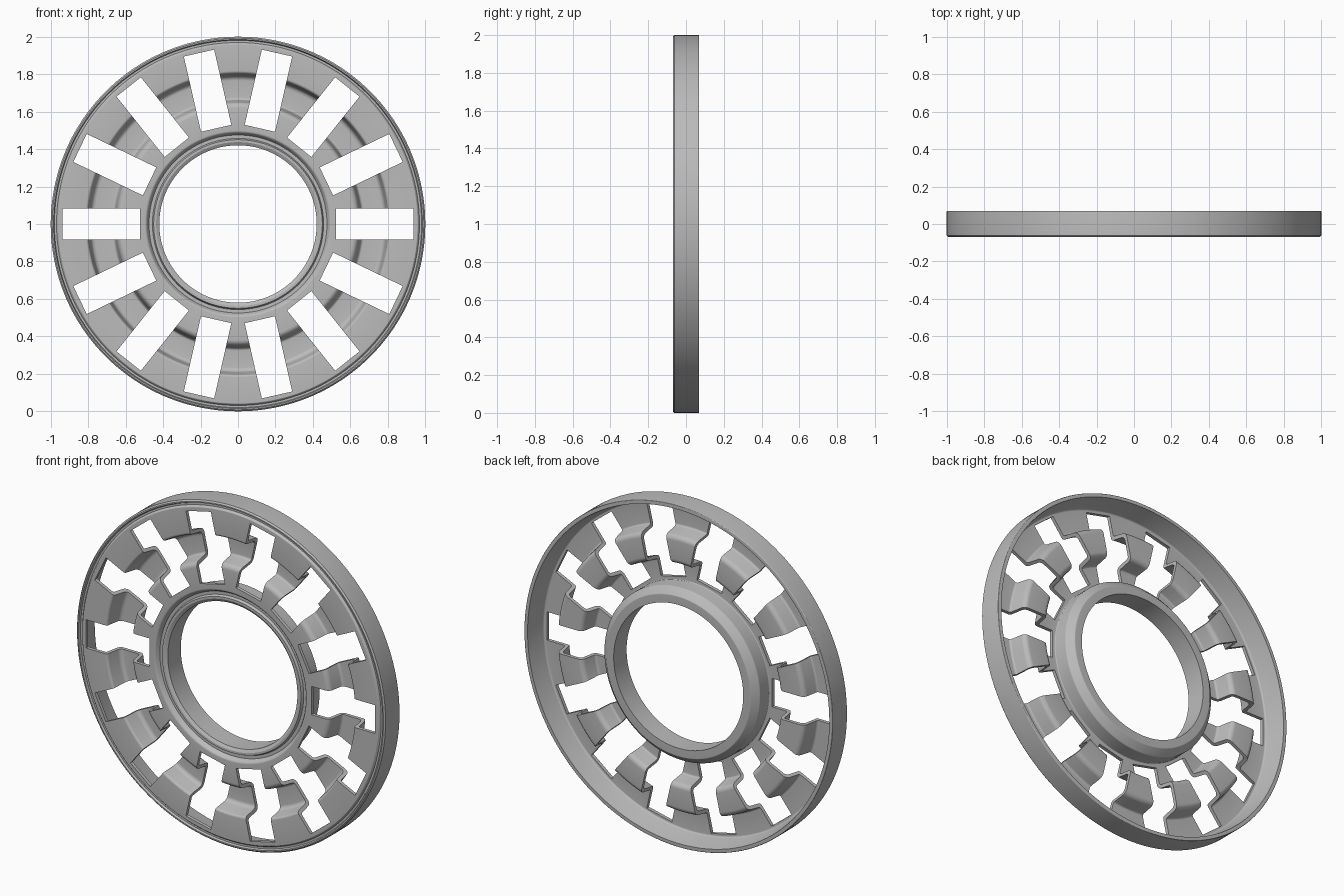
import bpy
import bmesh
from math import cos, sin, pi, tan
from mathutils import Vector, Matrix

SLOTS = 14
SEGMENTS = SLOTS * 12

if "Cube" in bpy.data.objects:
    bpy.data.objects.remove(bpy.data.objects["Cube"])

steel = bpy.data.materials.new("grey_steel")
steel.use_nodes = True
grey = (0.5, 0.5, 0.5, 1)
steel.diffuse_color = grey
steel.node_tree.nodes["Principled BSDF"].inputs["Base Color"].default_value = grey


def new_object(name, bm):
    mesh = bpy.data.meshes.new(name)
    bmesh.ops.recalc_face_normals(bm, faces=bm.faces)
    bm.to_mesh(mesh)
    bm.free()
    mesh.materials.append(steel)
    obj = bpy.data.objects.new(name, mesh)
    bpy.context.collection.objects.link(obj)
    return obj


def fillet(points, steps=5):
    """Round the corners of a closed (radius, depth, rounding) outline."""
    out = []
    for i, (r, y, rad) in enumerate(points):
        p = Vector((r, y))
        if not rad:
            out.append(p)
            continue
        a = (Vector(points[i - 1][:2]) - p).normalized()
        b = (Vector(points[(i + 1) % len(points)][:2]) - p).normalized()
        half = a.angle(b) / 2
        reach = rad / tan(half)
        centre = p + (a + b).normalized() * (rad / sin(half))
        start, end = p + a * reach - centre, p + b * reach - centre
        for k in range(steps + 1):
            t = k / steps
            out.append(centre + start.lerp(end, t).normalized() * rad)
    return out


# Pressed section: rim lip, corrugated web, hub collar
FRONT, FLOOR, SHEET, BACK = -0.07, 0.03, 0.02, 0.07
section = fillet([
    (1.0, BACK, 0.004), (1.0, FRONT + 0.008, 0),
    (0.992, FRONT, 0), (0.985, FRONT, 0),
    (0.98, -0.058, 0), (0.969, -0.058, 0), (0.96, FRONT, 0.006),
    # front of the web with its groove
    (0.805, FRONT, 0.015), (0.787, FLOOR, 0.025),
    (0.663, FLOOR, 0.015), (0.645, FRONT, 0.03),
    # front of the hub
    (0.49, FRONT, 0.015), (0.475, -0.045, 0), (0.457, -0.045, 0),
    (0.45, -0.06, 0), (0.437, -0.06, 0), (0.42, -0.05, 0),
    # back of the hub
    (0.42, BACK, 0), (0.468, BACK, 0.008), (0.505, 0.035, 0.01),
    (0.505, FRONT + SHEET, 0.005),
    # back of the web
    (0.628, FRONT + SHEET, 0.012), (0.646, FLOOR + SHEET, 0.03),
    (0.804, FLOOR + SHEET, 0.03), (0.822, FRONT + SHEET, 0.012),
    (0.955, FRONT + SHEET, 0.01), (0.978, BACK, 0),
])

# Disc turned around the depth axis
bm = bmesh.new()
rings = []
for i in range(SEGMENTS):
    a = 2 * pi * i / SEGMENTS
    rings.append([bm.verts.new((p.x * cos(a), p.y, 1 + p.x * sin(a))) for p in section])
for i, ring in enumerate(rings):
    after = rings[(i + 1) % SEGMENTS]
    for j in range(len(section)):
        k = (j + 1) % len(section)
        bm.faces.new((ring[j], ring[k], after[k], after[j]))
disc = new_object("slotted_disc", bm)

# Straight-sided slots cut through the web
bm = bmesh.new()
inner, outer, width = 0.524, 0.936, 0.166
for i in range(SLOTS):
    turn = Matrix.Translation((0, 0, 1)) @ Matrix.Rotation(2 * pi * i / SLOTS, 4, 'Y')
    place = Matrix.Translation(((inner + outer) / 2, 0, 0))
    size = Matrix.Diagonal((outer - inner, 0.4, width, 1))
    bmesh.ops.create_cube(bm, size=1, matrix=turn @ place @ size)
cutter = new_object("slot_cutter", bm)
cutter.hide_render = True

cut = disc.modifiers.new("slots", 'BOOLEAN')
cut.operation = 'DIFFERENCE'
cut.solver = 'EXACT'
cut.object = cutter

bpy.ops.object.select_all(action='DESELECT')
disc.select_set(True)
bpy.context.view_layer.objects.active = disc
bpy.ops.object.modifier_apply(modifier=cut.name)
bpy.data.objects.remove(cutter)
bpy.ops.object.shade_smooth_by_angle(angle=pi / 6)
